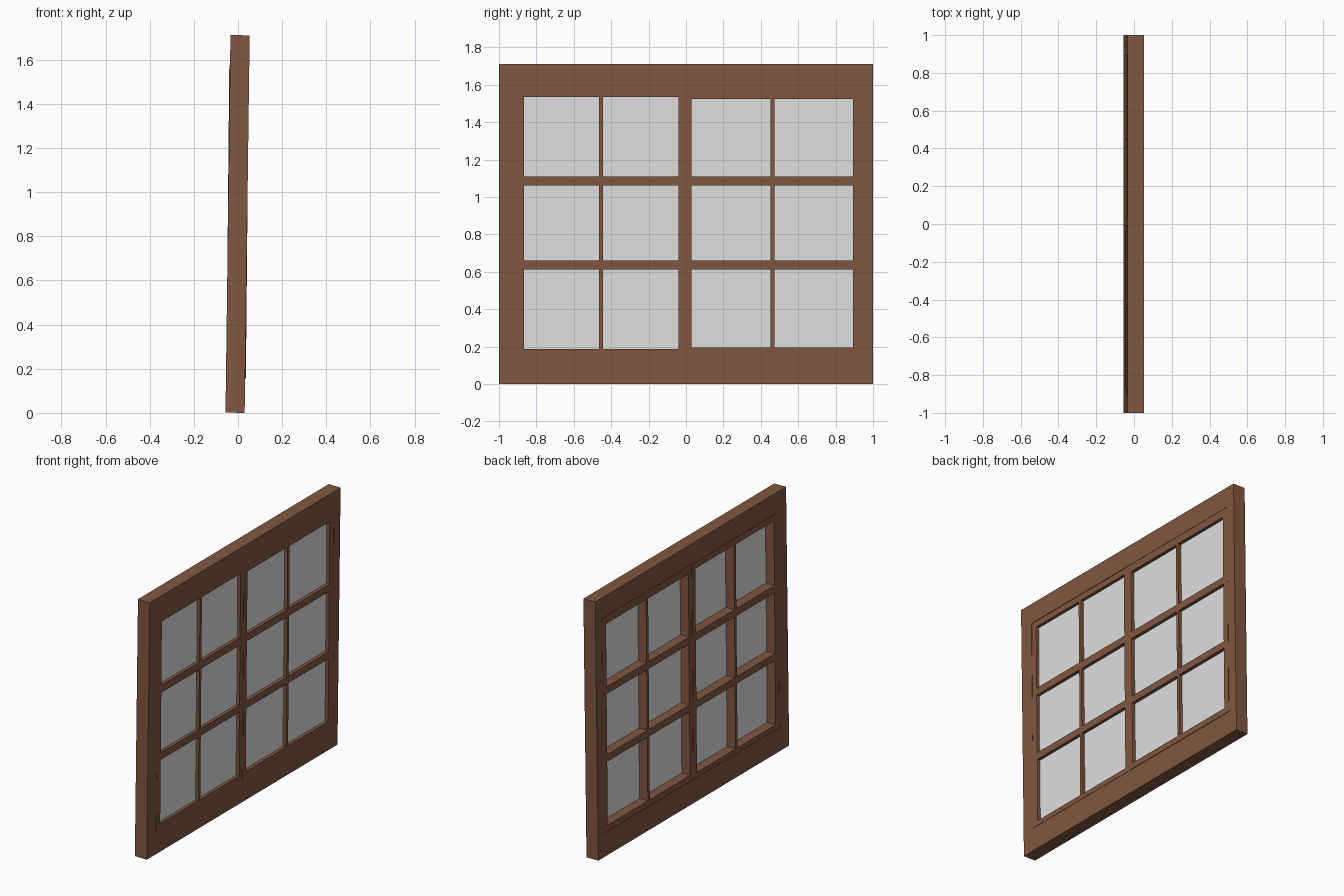
import bpy, bmesh
from mathutils import Matrix, Vector

if "Cube" in bpy.data.objects:
    bpy.data.objects.remove(bpy.data.objects["Cube"])

MID = 0.8555   # half of the window height
HALF = 0.0435  # half of the frame thickness


def material(name, rgb):
    m = bpy.data.materials.new(name)
    m.diffuse_color = (*rgb, 1)
    m.use_nodes = True
    m.node_tree.nodes["Principled BSDF"].inputs["Base Color"].default_value = m.diffuse_color
    return m


wood = material("brown wood", (0.215, 0.095, 0.053))
pane = material("grey glass", (0.74, 0.74, 0.74))


def panel(name, ys, zs, x0, x1, lean, mat):
    """Slab on a y/z grid of cuts; cells with odd row and odd column stay open."""
    bm = bmesh.new()
    grid = [[bm.verts.new((x0, y, z)) for z in zs] for y in ys]
    faces = []
    for i in range(len(ys) - 1):
        for j in range(len(zs) - 1):
            if not (i % 2 and j % 2):
                faces.append(bm.faces.new((grid[i][j], grid[i + 1][j],
                                           grid[i + 1][j + 1], grid[i][j + 1])))
    out = bmesh.ops.extrude_face_region(bm, geom=faces, use_keep_orig=True)
    moved = [g for g in out["geom"] if isinstance(g, bmesh.types.BMVert)]
    bmesh.ops.translate(bm, verts=moved, vec=(x1 - x0, 0, 0))
    bmesh.ops.recalc_face_normals(bm, faces=bm.faces)
    # lean the slab backwards about the window centre
    bmesh.ops.rotate(bm, verts=bm.verts, cent=Vector((0, 0, MID)),
                     matrix=Matrix.Rotation(lean, 3, 'Y'))
    bmesh.ops.translate(bm, verts=bm.verts, vec=(-0.002, 0, 0.0006))
    me = bpy.data.meshes.new(name)
    bm.to_mesh(me)
    bm.free()
    me.materials.append(mat)
    ob = bpy.data.objects.new(name, me)
    bpy.context.collection.objects.link(ob)
    return ob


# outer frame: one ring
panel("outer_frame", [-1, -0.905, 0.935, 1], [0, 0.155, 1.575, 1.71],
      -HALF, HALF, 0.0132, wood)

# two sashes with glazing bars, each with a sheet of glass
sashes = {
    "left": ([-0.905, -0.865, -0.465, -0.445, -0.04, -0.005],
             [0.155, 0.188, 0.613, 0.66, 1.06, 1.11, 1.535, 1.575], -0.0008),
    "right": ([-0.005, 0.03, 0.452, 0.473, 0.893, 0.935],
              [0.155, 0.194, 0.613, 0.66, 1.06, 1.108, 1.525, 1.575], 0.0008),
}
for side, (ys, zs, dx) in sashes.items():
    panel(side + "_sash", ys, zs, dx - HALF, dx + HALF, 0.0095, wood)
    panel(side + "_glass", [ys[1] - 0.01, ys[-2] + 0.01], [zs[1] - 0.01, zs[-2] + 0.01],
          0.018, 0.022, 0.0095, pane)
